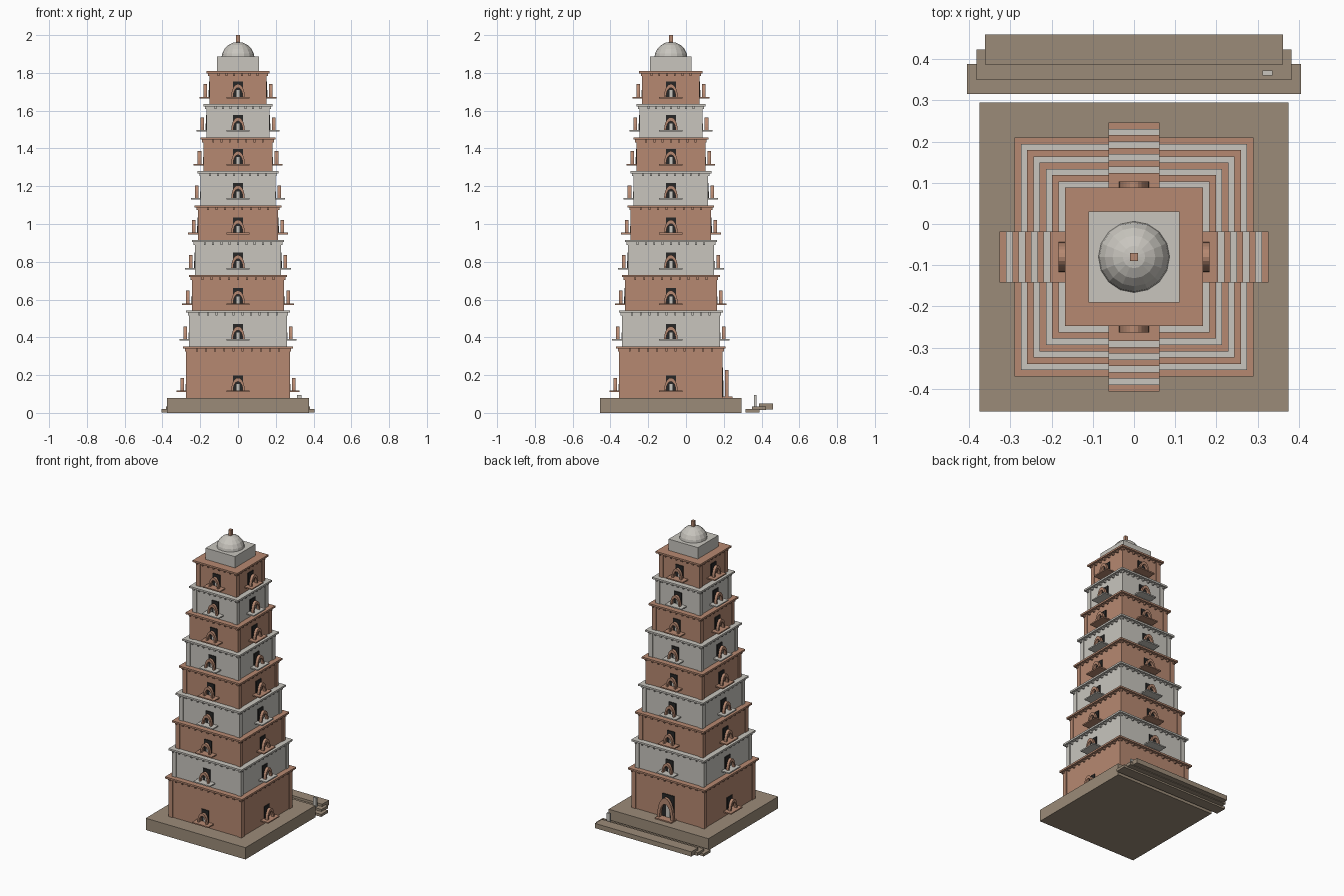
import bpy, bmesh, math
from mathutils import Matrix, Vector

if "Cube" in bpy.data.objects:
    bpy.data.objects.remove(bpy.data.objects["Cube"])


def material(name, rgb):
    m = bpy.data.materials.new(name)
    m.use_nodes = True
    m.diffuse_color = (*rgb, 1)
    m.node_tree.nodes["Principled BSDF"].inputs["Base Color"].default_value = (*rgb, 1)
    return m


TERRACOTTA = material("terracotta", (0.47, 0.25, 0.165))
STONE = material("pale_stone", (0.58, 0.56, 0.515))
GROUND = material("plinth_stone", (0.33, 0.26, 0.19))
DARK = material("dark_opening", (0.02, 0.02, 0.02))

CENTRE_Y = -0.08
TURNS = [Matrix.Rotation(i * math.pi / 2, 4, "Z") for i in range(4)]


def box(bm, lo, hi, turn=Matrix()):
    lo, hi = Vector(lo), Vector(hi)
    m = Matrix.Translation((lo + hi) / 2) @ Matrix.Diagonal((*(hi - lo), 1))
    bmesh.ops.create_cube(bm, size=1, matrix=turn @ m)


def square(bm, half, z0, z1):
    box(bm, (-half, -half, z0), (half, half, z1))


def arch(bm, half, z, height, y0, y1, turn, steps=12):
    # Half-elliptical hoop with a rectangular section
    rings = []
    for i in range(steps + 1):
        a = math.pi * i / steps
        c, s = math.cos(a), math.sin(a)
        ring = []
        for k, y in ((1, y0), (1, y1), (0.7, y1), (0.7, y0)):
            ring.append(bm.verts.new(turn @ Vector((half * k * c, y, z + height * k * s))))
        rings.append(ring)
    for a, b in zip(rings, rings[1:]):
        for j in range(4):
            n = (j + 1) % 4
            bm.faces.new((a[j], a[n], b[n], b[j]))
    bm.faces.new(rings[0])
    bm.faces.new(rings[-1])


def finish(bm, name, mat, y=CENTRE_Y):
    bmesh.ops.recalc_face_normals(bm, faces=bm.faces)
    mesh = bpy.data.meshes.new(name)
    bm.to_mesh(mesh)
    bm.free()
    mesh.materials.append(mat)
    ob = bpy.data.objects.new(name, mesh)
    ob.location.y = y
    bpy.context.collection.objects.link(ob)
    return ob


# Plinth
bm = bmesh.new()
square(bm, 0.375, 0, 0.08)
finish(bm, "plinth", GROUND)

# Rear steps and marker post
for i, (half, y, z0, z1) in enumerate(((0.405, 0.315, 0.003, 0.02),
                                       (0.382, 0.35, 0.014, 0.034),
                                       (0.362, 0.387, 0.018, 0.05))):
    bm = bmesh.new()
    box(bm, (-half, y, z0), (half, y + 0.073, z1))
    finish(bm, f"rear_step_{i + 1}", GROUND, 0)
bm = bmesh.new()
box(bm, (0.312, 0.36, 0.03), (0.336, 0.372, 0.095))
finish(bm, "marker_post", STONE, 0)

# Nine storeys, alternating in colour and shrinking upward
floor = 0.08
for level in range(9):
    n = level + 1
    top = 0.352 if level == 0 else floor + 0.1925 - 0.0023 * level
    mat = STONE if level % 2 else TERRACOTTA
    cornice = 0.29 - 0.01525 * level
    edge = cornice - 0.016
    wall = edge - 0.005

    bm = bmesh.new()
    square(bm, wall, floor, top - 0.01)
    finish(bm, f"storey_{n}_wall", mat)

    bm = bmesh.new()
    for t in TURNS:
        box(bm, (-edge, -edge, floor), (-edge + 0.03, -edge + 0.03, top - 0.01), t)
    finish(bm, f"storey_{n}_corner_pilasters", mat)

    bm = bmesh.new()
    square(bm, cornice, top - 0.012, top)
    finish(bm, f"storey_{n}_cornice", mat)

    # Small blocks under the cornice
    bm = bmesh.new()
    count = 12 - level // 2
    for t in TURNS:
        for i in range(count):
            x = (i / (count - 1) * 2 - 1) * (edge - 0.008)
            box(bm, (x - 0.005, -edge - 0.007, top - 0.026),
                (x + 0.005, -wall, top - 0.012), t)
    finish(bm, f"storey_{n}_cornice_blocks", mat)

    # Doorway, hoop arch, niche figure and balcony on each side
    slabs, arches, doors, figures = (bmesh.new() for _ in range(4))
    for side, t in enumerate(TURNS):
        entrance = level == 0 and side == 2
        z = floor if entrance else floor + 0.03
        half, height = (0.06, 0.14) if entrance else (0.036, 0.068)
        box(slabs, (-0.062, -wall - 0.057, z), (0.062, -wall, z + 0.008), t)
        arch(arches, half, z + 0.008, height, -wall - 0.036, -wall - 0.017, t)
        box(doors, (-half * 0.75, -wall - 0.006, z + 0.008),
            (half * 0.75, -wall, z + 0.02 + height), t)
        box(figures, (-half * 0.22, -wall - 0.009, z + 0.008),
            (half * 0.22, -wall - 0.005, z + height * 0.65), t)
    finish(slabs, f"storey_{n}_balconies", mat)
    finish(arches, f"storey_{n}_arches", TERRACOTTA)
    finish(doors, f"storey_{n}_doorways", DARK)
    finish(figures, f"storey_{n}_niche_panels", STONE)
    floor = top

# Dome base, dome and finial
bm = bmesh.new()
square(bm, 0.11, floor, 1.886)
finish(bm, "dome_base", STONE)

bm = bmesh.new()
bmesh.ops.create_uvsphere(bm, u_segments=16, v_segments=10, radius=0.088,
                          matrix=Matrix.Translation((0, 0, 1.876)))
finish(bm, "dome", STONE)

bm = bmesh.new()
square(bm, 0.01, 1.95, 2.0)
finish(bm, "finial", TERRACOTTA)
